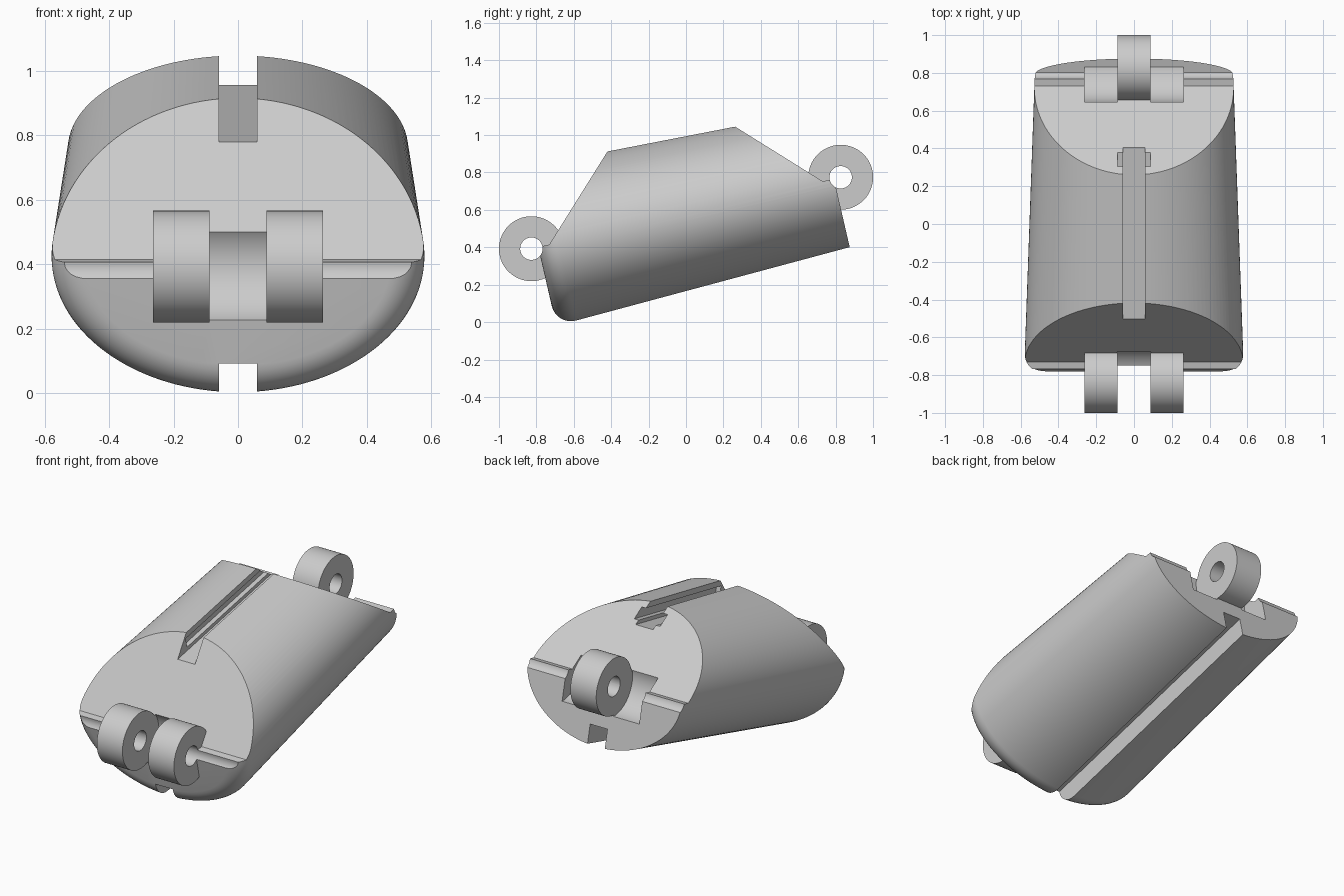
import bpy, bmesh
from math import sin, cos, pi, radians

old = bpy.data.objects.get("Cube")
if old:
    bpy.data.objects.remove(old, do_unlink=True)

# Shared frame: y runs along the link from the front pin, z is across it
TILT = radians(13)
ORIGIN = (0, -0.8265, 0.3925)
SPAN = 1.697              # distance between the two pins
FRONT, BACK = 0.037, SPAN - 0.037
HALF_W, HALF_H = 0.582, 0.434
TAPER = 0.035
ROUND = 0.11
KNUCKLE_R, PIN_R, CLEAR_R = 0.1735, 0.06, 0.183
INNER, OUTER = 0.088, 0.263

grey = bpy.data.materials.new("plain grey")
grey.use_nodes = True
grey.diffuse_color = (0.6, 0.6, 0.6, 1)
grey.node_tree.nodes["Principled BSDF"].inputs["Base Color"].default_value = (0.6, 0.6, 0.6, 1)


def finish(name, bm):
    bmesh.ops.recalc_face_normals(bm, faces=bm.faces)
    mesh = bpy.data.meshes.new(name)
    bm.to_mesh(mesh)
    bm.free()
    mesh.materials.append(grey)
    obj = bpy.data.objects.new(name, mesh)
    obj.location = ORIGIN
    obj.rotation_euler.x = TILT
    bpy.context.collection.objects.link(obj)
    return obj


def loft(name, rings):
    """Skin a list of equal-length point rings and cap both ends."""
    bm = bmesh.new()
    loops = [[bm.verts.new(p) for p in ring] for ring in rings]
    n = len(loops[0])
    for a, b in zip(loops, loops[1:]):
        for i in range(n):
            j = (i + 1) % n
            bm.faces.new((a[i], a[j], b[j], b[i]))
    bm.faces.new(loops[0])
    bm.faces.new(loops[-1])
    return finish(name, bm)


def prism(name, x0, x1, profile):
    return loft(name, [[(x, y, z) for y, z in profile] for x in (x0, x1)])


def barrel(name, x0, x1, y, radius, n=64):
    return prism(name, x0, x1, [(y + radius * cos(2 * pi * i / n),
                                 radius * sin(2 * pi * i / n)) for i in range(n)])


def cut(obj, cutter):
    mod = obj.modifiers.new("cut", 'BOOLEAN')
    mod.operation = 'DIFFERENCE'
    mod.solver = 'EXACT'
    mod.object = cutter
    cutter.hide_render = True
    bpy.context.view_layer.update()
    with bpy.context.temp_override(object=obj, active_object=obj):
        bpy.ops.object.modifier_apply(modifier=mod.name)
    bpy.data.objects.remove(cutter, do_unlink=True)


def oval(y, inset, n=128):
    shrink = inset + TAPER * (y - FRONT)
    return [((HALF_W - shrink) * cos(2 * pi * i / n), y,
             (HALF_H - shrink) * sin(2 * pi * i / n)) for i in range(n)]


# Tapered oval body with a rounded front rim
rim = [k * pi / 20 for k in range(11)]
body = loft("link_body", [oval(FRONT + ROUND * (1 - cos(t)), ROUND * (1 - sin(t))) for t in rim]
            + [oval(BACK, 0)])

# Sloping clearance cuts above each pin
for pin, d in ((0, 1), (SPAN, -1)):
    step = pin + d * 0.098
    cut(body, prism("slope_cutter", -1, 1, [(pin - d * 0.5, 0), (step, 0),
                                            (step + d * 0.7, 0.7), (pin - d * 0.5, 0.7)]))

# Round pockets for the mating knuckles
cut(body, barrel("front_pocket_cutter", -INNER - 0.001, INNER + 0.001, 0, CLEAR_R))
for s in (-1, 1):
    cut(body, barrel("back_pocket_cutter", s * (INNER - 0.001), s * OUTER, SPAN, CLEAR_R))

# Cord channels along the top and the underside
for s in (1, -1):
    floor = [(y, s * (HALF_H - TAPER * (y - FRONT) - 0.117)) for y in (-0.2, 2)]
    cut(body, prism("channel_cutter", -0.059, 0.059, floor + [(2, s * 0.7), (-0.2, s * 0.7)]))

# Wider undercut inside the top channel, open at the back slope
undercut = [(y, HALF_H - TAPER * (y - FRONT) - depth)
            for y, depth in ((0.5, 0.095), (1.6, 0.095), (1.6, 0.036), (0.5, 0.036))]
cut(body, prism("undercut_cutter", -INNER, INNER, undercut))

# Hinge knuckles: a pair in front, a single one behind
parts = [(body, 0), (body, SPAN)]
parts += [(barrel(side + "_front_knuckle", s * INNER, s * OUTER, 0, KNUCKLE_R), 0)
          for side, s in (("left", 1), ("right", -1))]
parts.append((barrel("back_knuckle", -INNER, INNER, SPAN, KNUCKLE_R), SPAN))

# Pin holes, which also leave grooves across both body ends
for obj, pin in parts:
    cut(obj, barrel("pin_cutter", -1, 1, pin, PIN_R, 48))

for o in bpy.context.view_layer.objects:
    o.select_set(False)
for obj in {p[0] for p in parts}:
    obj.select_set(True)
bpy.context.view_layer.objects.active = body
bpy.ops.object.shade_smooth_by_angle(angle=radians(25))
